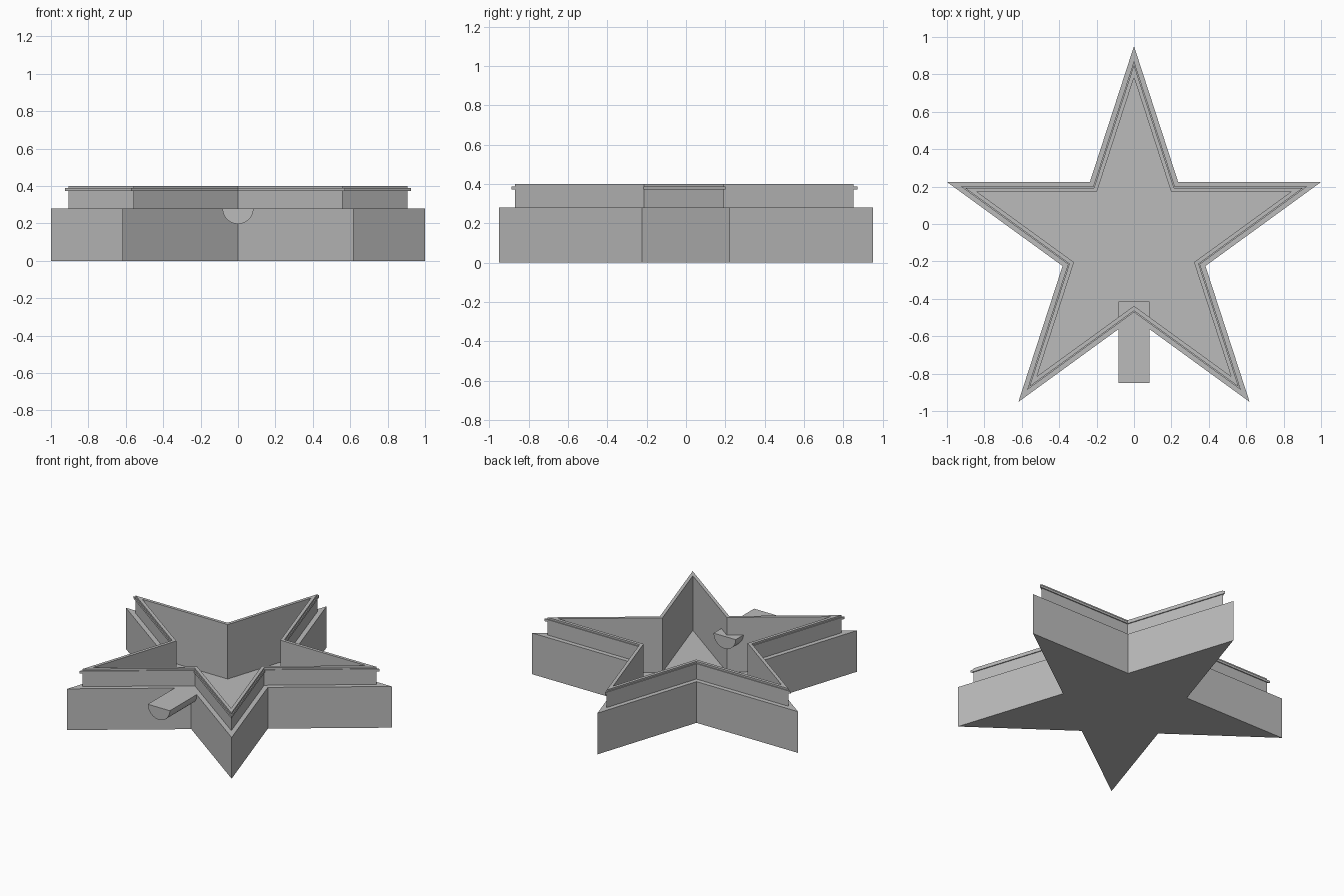
import bpy, bmesh, math

if "Cube" in bpy.data.objects:
    bpy.data.objects.remove(bpy.data.objects["Cube"], do_unlink=True)

TIP = 1 / math.sin(math.radians(72))                      # tip radius for a 2 unit wide star
NOTCH = TIP * math.sin(math.radians(18)) / math.cos(math.radians(36))
CENTRE_Y = -TIP * (1 - math.cos(math.radians(36))) / 2    # centres the star in y

grey = bpy.data.materials.new("plain grey")
grey.use_nodes = True
grey.diffuse_color = (0.5, 0.5, 0.5, 1)
grey.node_tree.nodes["Principled BSDF"].inputs["Base Color"].default_value = (0.5, 0.5, 0.5, 1)


def finish(name, bm):
    bmesh.ops.recalc_face_normals(bm, faces=bm.faces)
    mesh = bpy.data.meshes.new(name)
    bm.to_mesh(mesh)
    bm.free()
    mesh.materials.append(grey)
    obj = bpy.data.objects.new(name, mesh)
    bpy.context.collection.objects.link(obj)
    return obj


def star_ring(bm, scale, z):
    ring = []
    for i in range(10):
        angle = math.radians(90 + 36 * i)
        r = scale * (NOTCH if i % 2 else TIP)
        ring.append(bm.verts.new((r * math.cos(angle), r * math.sin(angle) + CENTRE_Y, z)))
    return ring


def star_loft(name, profile, closed=False):
    """Sweep a (scale, height) profile around the star outline."""
    bm = bmesh.new()
    rings = [star_ring(bm, s, z) for s, z in profile]
    pairs = list(zip(rings, rings[1:]))
    if closed:
        pairs.append((rings[-1], rings[0]))
    else:
        bm.faces.new(rings[0])
        bm.faces.new(rings[-1])
    for a, b in pairs:
        for i in range(10):
            j = (i + 1) % 10
            bm.faces.new((a[i], a[j], b[j], b[i]))
    return finish(name, bm)


# Hollow star tray with a stepped outer wall
star_loft("star_tray", [(1, 0), (1, 0.28), (0.905, 0.28), (0.905, 0.4), (0.84, 0.4), (0.84, 0.03)])

# Thin snap ridge around the upper wall
star_loft("snap_ridge", [(0.9, 0.372), (0.925, 0.372), (0.925, 0.388), (0.9, 0.388)], closed=True)

# Half-round spout through the front notch
bm = bmesh.new()
ends = []
for y in (-0.85, -0.415):
    arc = [math.pi + math.pi * i / 24 for i in range(25)]
    ends.append([bm.verts.new((0.083 * math.cos(a), y, 0.28 + 0.083 * math.sin(a))) for a in arc])
    bm.faces.new(ends[-1])
for i in range(25):
    j = (i + 1) % 25
    bm.faces.new((ends[0][i], ends[0][j], ends[1][j], ends[1][i]))
spout = finish("spout", bm)

# Smooth the round underside, keep the edges sharp
bpy.ops.object.select_all(action='DESELECT')
spout.select_set(True)
bpy.context.view_layer.objects.active = spout
bpy.ops.object.shade_smooth_by_angle()
